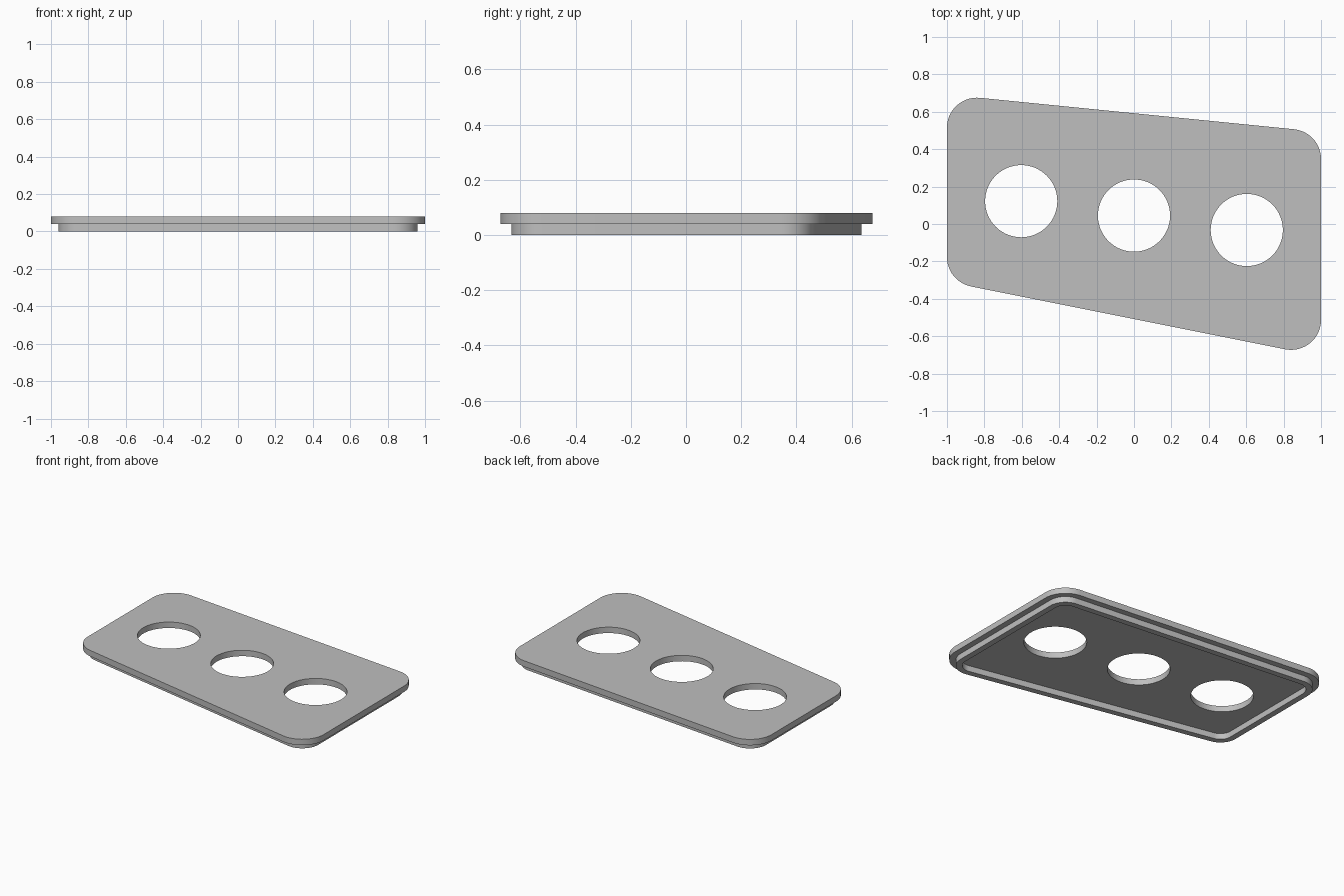
import bpy, bmesh
from math import cos, sin, pi, atan
from mathutils import Vector

default = bpy.data.objects.get("Cube")
if default:
    bpy.data.objects.remove(default, do_unlink=True)

# Levels and sizes
TOP, LEDGE, BOTTOM = 0.08, 0.04, 0.0
CORNER, STEP, HOLE_R = 0.16, 0.04, 0.193
HOLES = [(-0.603, 0.122), (0, 0.045), (0.603, -0.032)]
BACK_SLOPE, FRONT_SLOPE = -0.1, -0.2
ARC = 16

mat = bpy.data.materials.new("light grey")
mat.use_nodes = True
grey = (0.52, 0.52, 0.52, 1)
mat.diffuse_color = grey
mat.node_tree.nodes["Principled BSDF"].inputs["Base Color"].default_value = grey


def outline(inset):
    """Skewed rounded outline, shrunk evenly by inset, counter-clockwise."""
    back, front = atan(BACK_SLOPE), atan(FRONT_SLOPE)
    cx = 1 - CORNER
    back_y = lambda x: 0.592 + BACK_SLOPE * x - CORNER / cos(back)
    front_y = lambda x: -0.508 + FRONT_SLOPE * x + CORNER / cos(front)
    corners = [
        (cx, back_y(cx), 0, pi / 2 + back),
        (-cx, back_y(-cx), pi / 2 + back, pi),
        (-cx, front_y(-cx), pi, 3 * pi / 2 + front),
        (cx, front_y(cx), 3 * pi / 2 + front, 2 * pi),
    ]
    r = CORNER - inset
    return [(x + r * cos(a + (b - a) * i / ARC), y + r * sin(a + (b - a) * i / ARC))
            for x, y, a, b in corners for i in range(ARC + 1)]


def circle(x, y, n=64):
    return [(x + HOLE_R * cos(2 * pi * i / n), y + HOLE_R * sin(2 * pi * i / n))
            for i in range(n)]


bm = bmesh.new()


def ring(points, z):
    verts = [bm.verts.new((x, y, z)) for x, y in points]
    for a, b in zip(verts, verts[1:] + verts[:1]):
        bm.edges.new((a, b))
    return verts


def wall(low, high):
    n = len(low)
    for i in range(n):
        j = (i + 1) % n
        bm.faces.new((low[i], low[j], high[j], high[i]))


def flat(rings, up):
    """Fill a level face bounded by an outer ring and any inner rings."""
    edges = [bm.edges.get((a, b)) for r in rings for a, b in zip(r, r[1:] + r[:1])]
    bmesh.ops.triangle_fill(bm, use_beauty=True, use_dissolve=False, edges=edges,
                            normal=Vector((0, 0, up)))


# Plate edge, lip and hole boundaries
plate_top, plate_low = ring(outline(0), TOP), ring(outline(0), LEDGE)
lip_top, lip_low = ring(outline(STEP), LEDGE), ring(outline(STEP), BOTTOM)
recess_top, recess_low = ring(outline(2 * STEP), LEDGE), ring(outline(2 * STEP), BOTTOM)
holes_top = [ring(circle(*h), TOP) for h in HOLES]
holes_low = [ring(circle(*h), LEDGE) for h in HOLES]

# Flat faces: plate top, ledge under the overhang, lip underside, recess floor
flat([plate_top] + holes_top, 1)
flat([plate_low, lip_top], -1)
flat([lip_low, recess_low], -1)
flat([recess_top] + holes_low, -1)

# Upright walls
wall(plate_low, plate_top)
wall(lip_low, lip_top)
wall(recess_low, recess_top)
for low, high in zip(holes_low, holes_top):
    wall(low, high)

bmesh.ops.recalc_face_normals(bm, faces=bm.faces[:])
mesh = bpy.data.meshes.new("cover_plate")
bm.to_mesh(mesh)
bm.free()
mesh.materials.append(mat)
plate = bpy.data.objects.new("cover_plate", mesh)
bpy.context.collection.objects.link(plate)

# Smooth rounded walls, sharp rims
bpy.ops.object.select_all(action="DESELECT")
plate.select_set(True)
bpy.context.view_layer.objects.active = plate
bpy.ops.object.shade_smooth_by_angle(angle=pi / 6)
